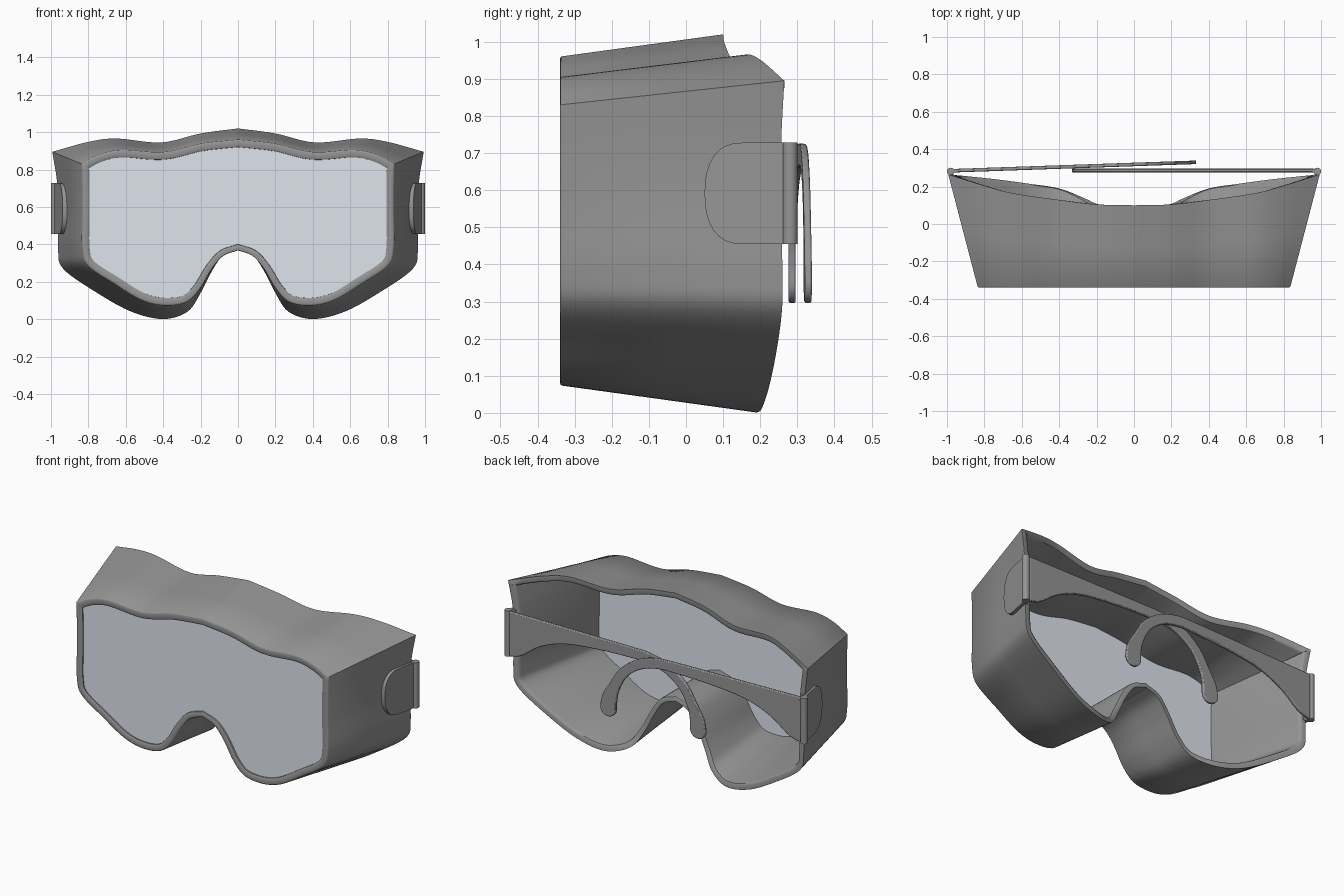
import bpy, math
from mathutils import Vector

if "Cube" in bpy.data.objects:
    bpy.data.objects.remove(bpy.data.objects["Cube"])

# Materials
grey = bpy.data.materials.new("dark_grey")
grey.diffuse_color = (.3, .3, .3, 1)
grey.use_nodes = True
grey.node_tree.nodes["Principled BSDF"].inputs["Base Color"].default_value = grey.diffuse_color
tint = bpy.data.materials.new("lens_tint")
tint.diffuse_color = (.74, .78, .85, 1)
tint.use_nodes = True
tint.node_tree.nodes["Principled BSDF"].inputs["Base Color"].default_value = tint.diffuse_color


def make(name, verts, faces, smooth=40, mat=grey):
    me = bpy.data.meshes.new(name)
    me.from_pydata([tuple(v) for v in verts], [], faces)
    me.update()
    me.materials.append(mat)
    ob = bpy.data.objects.new(name, me)
    bpy.context.collection.objects.link(ob)
    bpy.ops.object.select_all(action='DESELECT')
    ob.select_set(True)
    bpy.context.view_layer.objects.active = ob
    bpy.ops.object.mode_set(mode='EDIT')
    bpy.ops.mesh.select_all(action='SELECT')
    bpy.ops.mesh.normals_make_consistent(inside=False)
    bpy.ops.object.mode_set(mode='OBJECT')
    bpy.ops.object.shade_smooth_by_angle(angle=math.radians(smooth))
    return ob


def prism(name, a, b, mat=grey):
    n = len(a)
    return make(name, a + b, [tuple(range(n)), tuple(range(2 * n - 1, n - 1, -1))]
                + [(i, i + n, (i + 1) % n + n, (i + 1) % n) for i in range(n)], 35, mat)


def spline(pts, steps=6, before=None, after=None):
    """Catmull-Rom through pts, with optional phantom end points."""
    p = [Vector(q) for q in pts]
    p = [Vector(before) if before else 2 * p[0] - p[1]] + p + [Vector(after) if after else 2 * p[-1] - p[-2]]
    out = []
    for i in range(1, len(p) - 2):
        a, b, c, d = p[i - 1:i + 3]
        for k in range(steps):
            t = k / steps
            out.append(0.5 * (2 * b + (c - a) * t + (2 * a - 5 * b + 4 * c - d) * t * t
                              + (3 * b - a - 3 * c + d) * t ** 3))
    return out + [p[-2]]


def outline(top, low):
    """Closed symmetric ring from a brow half and a side/cheek/nose half."""
    flip = lambda v: (-v[0],) + tuple(v[1:])
    half = spline(top)[:-1] + spline(low)
    return half + [Vector(flip(v)) for v in half[-2:0:-1]]


# Front and back outlines of the goggle body (x, y, z)
F = -0.34
front = outline(
    [(0, F, .96), (.2, F, .938), (.40, F, .893), (.62, F, .905), (.74, F, .88), (.835, F, .83)],
    [(.835, F, .83), (.832, F, .70), (.832, F, .55), (.832, F, .38), (.80, F, .285), (.66, F, .19),
     (.52, F, .105), (.40, F, .075), (.28, F, .09), (.205, F, .16), (.142, F, .265), (.08, F, .337), (0, F, .368)])
back = outline(
    [(0, .10, 1.02), (.2, .105, .993), (.41, .13, .945), (.65, .165, .966), (.80, .205, .948), (.993, .265, .895)],
    [(.993, .265, .895), (.968, .257, .74), (.957, .255, .58), (.962, .26, .38), (.935, .258, .27),
     (.76, .24, .145), (.57, .215, .04), (.40, .19, .001), (.27, .14, .04), (.20, .108, .14),
     (.138, .10, .26), (.08, .10, .34), (0, .10, .372)])


def ring(u, d):
    """Ring at fraction u from front to back, inset by d (thinner at the nose)."""
    p = [a.lerp(b, u) for a, b in zip(front, back)]
    out = []
    for i, v in enumerate(p):
        e0, e1 = v - p[i - 1], p[(i + 1) % len(p)] - v
        n0 = Vector((e0.z, 0, -e0.x)).normalized()
        n1 = Vector((e1.z, 0, -e1.x)).normalized()
        n = (n0 + n1).normalized()
        f = .75 + .25 * min(1, abs(v.x) / .35) if v.z < .5 else 1
        out.append(v + n * d * f / max(n.dot(n1), .6))
    return out


# Body: rounded wall section swept around the outlines
section = [(.03, .042), (.008, .040), (0, .032), (0, .008), (.004, .002), (.01, 0), (.5, 0), (1, 0),
           (1, .025), (.99, .033), (.97, .035), (.5, .037)]
rings = [ring(u, d) for u, d in section]
N, M = len(front), len(section)
make("goggle_body", [v for r in rings for v in r],
     [(j * N + i, j * N + (i + 1) % N, (j + 1) % M * N + (i + 1) % N, (j + 1) % M * N + i)
      for j in range(M) for i in range(N)])

# Lens
edge = ring(0, .036)
prism("lens", *[[Vector((v.x, y, v.z)) for v in edge] for y in (-.328, -.316)], mat=tint)

# Folded arm shape: (distance from hinge, centre z, half width)
arm = spline([(0, .59, .135), (.08, .603, .122), (.2, .645, .08), (.35, .674, .051), (.55, .688, .037),
              (.80, .694, .031), (.93, .690, .030), (1.05, .655, .029), (1.15, .58, .029),
              (1.21, .48, .033), (1.24, .405, .046), (1.247, .347, .051)], 6)
upper, lower = [], []
for i, p in enumerate(arm):
    t = arm[min(i + 1, len(arm) - 1)] - arm[max(i - 1, 0)]
    t = Vector((t.x, t.y)).normalized() if p.x > .7 else Vector((1, 0))
    c, n = Vector((p.x, p.y)), Vector((-t.y, t.x))
    upper.append(c + n * p.z)
    lower.append(c - n * p.z)
for k in range(1, 10):                       # rounded tip
    a = math.pi / 2 - k * math.pi / 10
    upper.append(c + n * p.z * math.sin(a) + t * p.z * math.cos(a))
profile = upper + lower[::-1]

for side, name, y0, y1 in ((-1, "left", .285, .33), (1, "right", .286, .286)):
    def place(q, dy):
        return Vector((side * (.965 - q.x), y0 + (y1 - y0) * q.x / 1.3 + dy, q.y))
    ob = prism(name + "_arm", [place(q, -.0095) for q in profile], [place(q, .0095) for q in profile])
    bev = ob.modifiers.new("rounded_edges", 'BEVEL')
    bev.width, bev.segments, bev.angle_limit = .005, 2, math.radians(50)

    # Side plate with rounded front, lying along the wall
    d = [(.262, .455), (.262, .728)]
    for k in range(17):
        a = math.pi / 2 + k * math.pi / 16
        s, co = math.sin(a), math.cos(a)
        d.append((.15 + .10 * math.copysign(abs(co) ** .85, co),
                  .5915 + .1365 * math.copysign(abs(s) ** .85, s)))
    prism(name + "_side_plate",
          [Vector((side * (.905 + .2 * (y - .05)), y, z)) for y, z in d],
          [Vector((side * (.938 + .2 * (y - .05)), y, z)) for y, z in d])

    # Hinge barrel
    bpy.ops.mesh.primitive_cylinder_add(vertices=24, radius=.02, depth=.273, location=(side * .98, .281, .5915))
    hinge = bpy.context.object
    hinge.name = name + "_hinge"
    hinge.data.materials.append(grey)
    bpy.ops.object.shade_smooth_by_angle(angle=math.radians(40))
